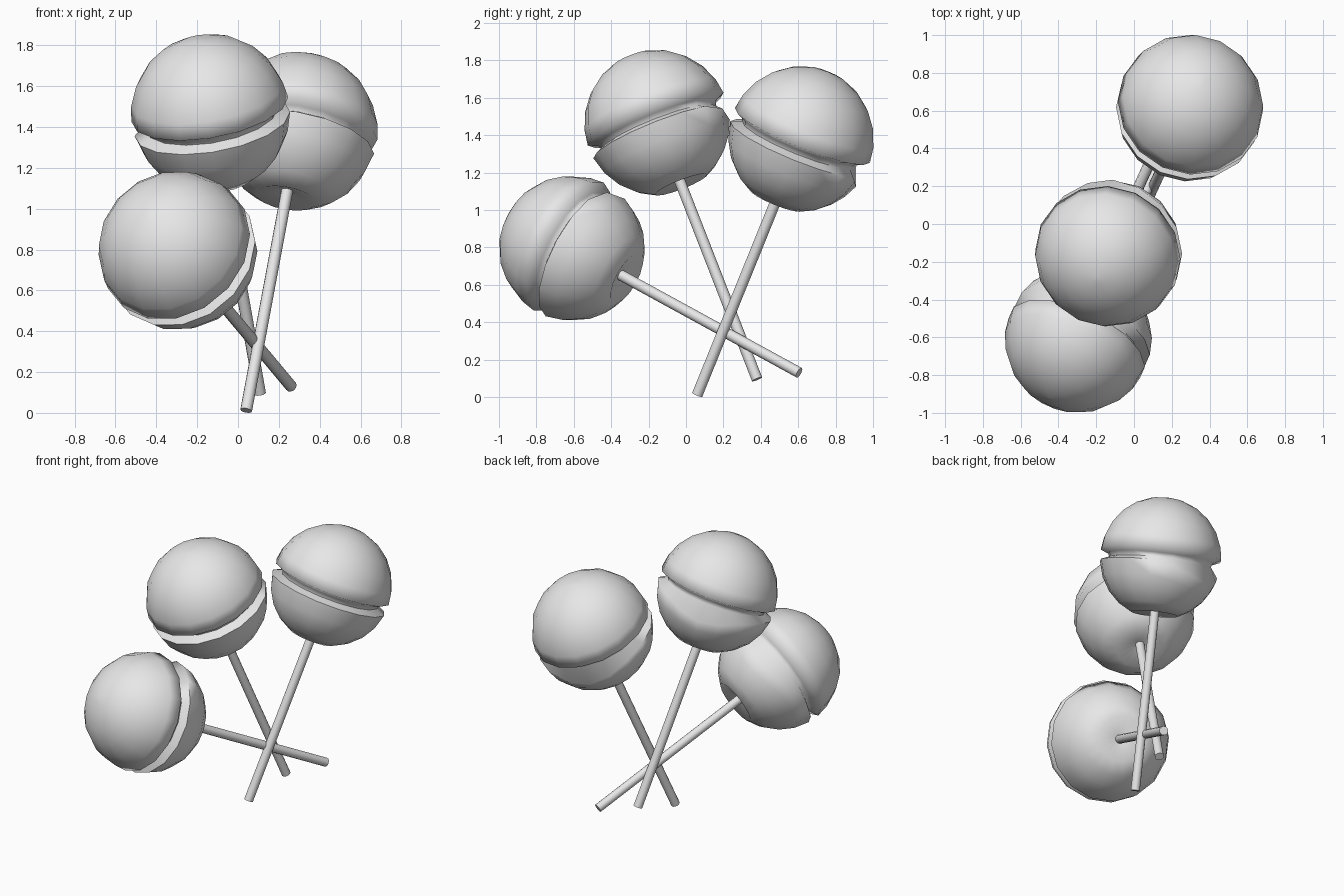
import bpy, bmesh
from math import sin, cos, asin, radians, tau
from mathutils import Vector, Matrix

cube = bpy.data.objects.get("Cube")
if cube:
    bpy.data.objects.remove(cube, do_unlink=True)

RADIUS = 0.39
STICK_RADIUS = 0.029
SEGMENTS = 16

grey = bpy.data.materials.new("plain_grey")
grey.use_nodes = True
grey.diffuse_color = (0.8, 0.8, 0.8, 1)
grey.node_tree.nodes["Principled BSDF"].inputs["Base Color"].default_value = (0.8, 0.8, 0.8, 1)


def loft(name, columns, matrix):
    """Skin columns of (radius, height) points, spread evenly about local z."""
    bm = bmesh.new()
    count = len(columns)
    verts = []
    for i, column in enumerate(columns):
        a = tau * i / count
        verts.append([bm.verts.new((r * cos(a), r * sin(a), z)) for r, z in column])
    for i in range(count):
        here, after = verts[i], verts[(i + 1) % count]
        for j in range(len(here) - 1):
            bm.faces.new((here[j], here[j + 1], after[j + 1], after[j]))
    # close both ends
    bm.faces.new([v[0] for v in verts])
    bm.faces.new([v[-1] for v in verts])
    bmesh.ops.recalc_face_normals(bm, faces=bm.faces)
    mesh = bpy.data.meshes.new(name)
    bm.to_mesh(mesh)
    bm.free()
    mesh.materials.append(grey)
    obj = bpy.data.objects.new(name, mesh)
    obj.matrix_world = matrix
    bpy.context.collection.objects.link(obj)
    bpy.ops.object.select_all(action='DESELECT')
    obj.select_set(True)
    bpy.context.view_layer.objects.active = obj
    bpy.ops.object.shade_smooth_by_angle(angle=radians(75))
    return obj


def ball_column(angle):
    """Dome, groove, lower half with a dipped lip, and the hollow for the stick."""
    def on_sphere(elevation):
        return RADIUS * cos(elevation), RADIUS * sin(elevation)

    points = [on_sphere(radians(e)) for e in (88, 75, 60, 45, 30, 15, 3)]
    points += [(0.338, -0.002), (0.328, -0.03)]
    dip = 0.1 * max(0, cos(angle - radians(112))) ** 4
    lip = asin((-0.055 - dip) / RADIUS)
    base = radians(-67.5)
    points += [on_sphere(lip + (base - lip) * k / 4) for k in range(5)]
    points.append((STICK_RADIUS, -0.32))
    return points


def lollipop(name, centre, stick_end):
    centre, stick_end = Vector(centre), Vector(stick_end)
    axis = (centre - stick_end).normalized()
    # keep the local x axis level with the front
    side = (Vector((1, 0, 0)) - axis * axis.x).normalized()
    rotation = Matrix((side, axis.cross(side), axis)).transposed().to_4x4()
    matrix = Matrix.Translation(centre) @ rotation
    loft(name + "_candy_ball",
         [ball_column(tau * i / SEGMENTS) for i in range(SEGMENTS)], matrix)
    length = (centre - stick_end).length
    loft(name + "_stick",
         [[(STICK_RADIUS, -0.28), (STICK_RADIUS, -length)]] * 12, matrix)


lollipop("middle", (-0.135, -0.155, 1.467), (0.108, 0.38, 0.095))
lollipop("back", (0.295, 0.615, 1.38), (0.04, 0.06, 0.012))
lollipop("front", (-0.295, -0.61, 0.795), (0.26, 0.605, 0.13))
